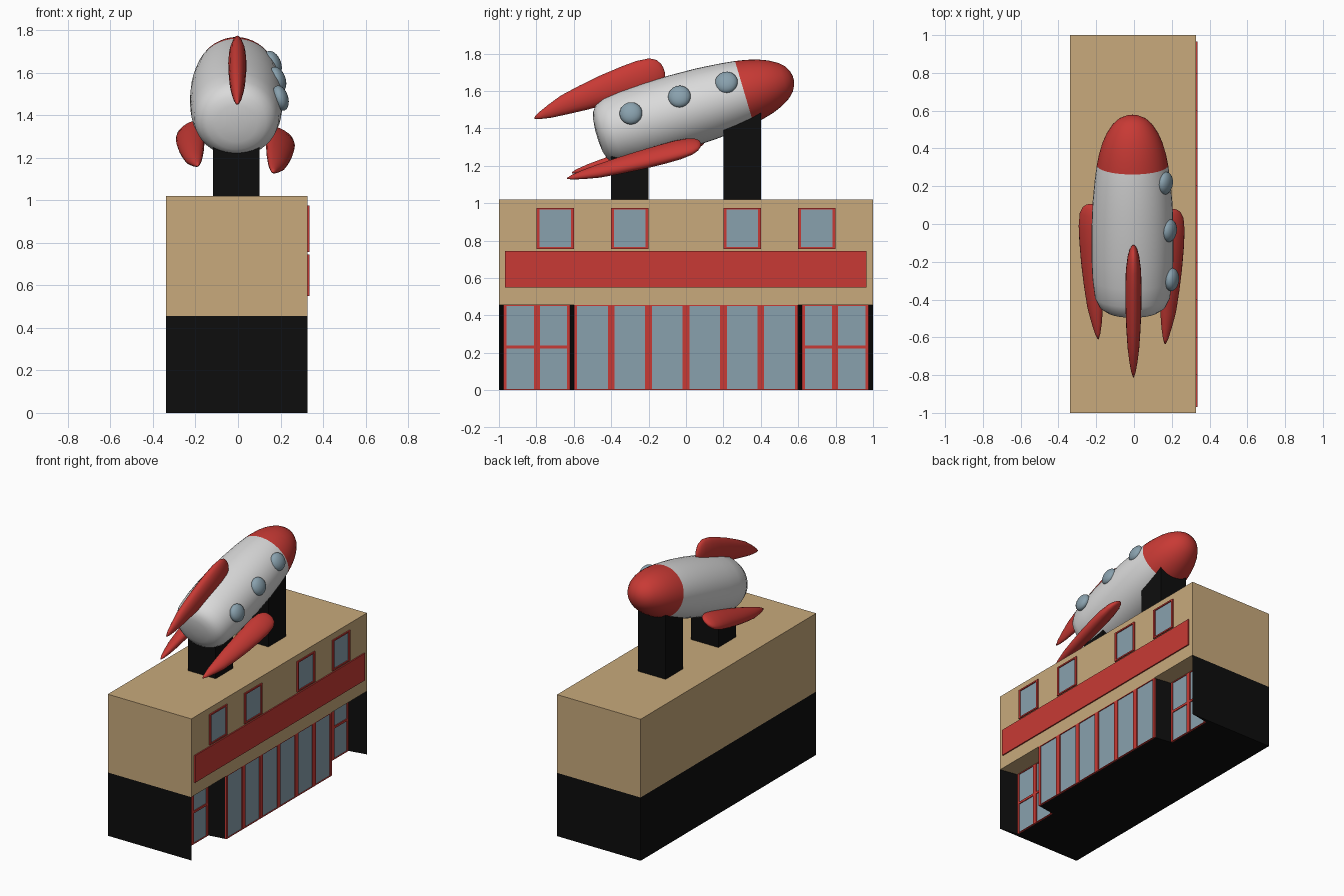
import bpy, bmesh, math
from mathutils import Vector, Matrix

if "Cube" in bpy.data.objects:
    bpy.data.objects.remove(bpy.data.objects["Cube"])


def material(name, rgb):
    m = bpy.data.materials.new(name)
    m.diffuse_color = (*rgb, 1)
    m.use_nodes = True
    m.node_tree.nodes["Principled BSDF"].inputs["Base Color"].default_value = m.diffuse_color
    return m


TAN = material("tan_wall", (0.58, 0.40, 0.20))
BLACK = material("black", (0.004, 0.004, 0.004))
RED = material("red", (0.58, 0.042, 0.035))
GLASS = material("blue_glass", (0.25, 0.355, 0.42))
WHITE = material("hull_white", (0.70, 0.70, 0.70))


def finish(name, bm, mats, smooth=False):
    bmesh.ops.recalc_face_normals(bm, faces=bm.faces)
    me = bpy.data.meshes.new(name)
    bm.to_mesh(me)
    bm.free()
    for m in mats:
        me.materials.append(m)
    ob = bpy.data.objects.new(name, me)
    bpy.context.collection.objects.link(ob)
    if smooth:
        for p in me.polygons:
            p.use_smooth = True
    return ob


def boxes(name, mat, items):
    """One object made of boxes (x0, x1, y0, y1, z0, z1)."""
    bm = bmesh.new()
    for x0, x1, y0, y1, z0, z1 in items:
        mtx = Matrix.LocRotScale(Vector((x0 + x1, y0 + y1, z0 + z1)) / 2, None,
                                 Vector((x1 - x0, y1 - y0, z1 - z0)))
        bmesh.ops.create_cube(bm, size=1, matrix=mtx)
    return finish(name, bm, [mat])


def frame(x0, x1, y0, y1, z0, z1, side, rail):
    """Four bars around a rectangle on the facade."""
    return [(x0, x1, y0, y0 + side, z0, z1), (x0, x1, y1 - side, y1, z0, z1),
            (x0, x1, y0 + side, y1 - side, z0, z0 + rail),
            (x0, x1, y0 + side, y1 - side, z1 - rail, z1)]


def loft(bm, rings):
    """Skin a list of equal-sized rings; returns the faces of each band."""
    vs = [[bm.verts.new(p) for p in r] for r in rings]
    n = len(vs[0])
    bands = [[bm.faces.new((a[i], a[(i + 1) % n], b[(i + 1) % n], b[i])) for i in range(n)]
             for a, b in zip(vs, vs[1:])]
    bm.faces.new(vs[0])
    bm.faces.new(vs[-1])
    return bands


# ---- Building ----
BACK, FRONT, SHOP, DOOR, TRIM = -0.338, 0.328, 0.318, 0.188, 0.337
MID, TOP = 0.456, 1.02
boxes("upper_storey", TAN, [(BACK, FRONT, -1, 1, MID, TOP)])

# Ground floor with an angled doorway recess at each end
half = [(SHOP, 0.6), (DOOR, 0.62), (DOOR, 0.975), (FRONT, 1), (BACK, 1)]
outline = half + [(x, -y) for x, y in reversed(half)]
bm = bmesh.new()
loft(bm, [[(x, y, z) for x, y in outline] for z in (0, MID)])
finish("ground_floor", bm, [BLACK])

# Shop windows: six tall panes
panes = [-0.6 + 0.2 * i for i in range(6)]
boxes("shop_window_frames", RED,
      [b for y in panes for b in frame(SHOP, FRONT, y, y + 0.2, 0, MID, 0.018, 0.005)])
boxes("shop_window_glass", GLASS,
      [(SHOP, SHOP + 0.004, y + 0.015, y + 0.185, 0.003, MID - 0.003) for y in panes])

# Double doors in both recesses
leaves = [(-0.975, -0.7975), (-0.7975, -0.62), (0.62, 0.7975), (0.7975, 0.975)]
bars = []
for y0, y1 in leaves:
    bars += frame(DOOR, DOOR + 0.01, y0, y1, 0, MID, 0.016, 0.005)
    bars.append((DOOR, DOOR + 0.01, y0 + 0.016, y1 - 0.016, 0.222, 0.238))
boxes("door_frames", RED, bars)
boxes("door_glass", GLASS,
      [(DOOR, DOOR + 0.004, y0 + 0.012, y1 - 0.012, 0.003, MID - 0.003) for y0, y1 in leaves])

# Blank sign board and upper windows
boxes("sign_board", RED, [(FRONT, TRIM, -0.968, 0.965, 0.55, 0.745)])
uppers = [-0.8, -0.4, 0.2, 0.6]
boxes("upper_window_frames", RED,
      [b for y in uppers for b in frame(FRONT, TRIM, y, y + 0.2, 0.756, 0.975, 0.016, 0.01)])
boxes("upper_window_glass", GLASS,
      [(FRONT, FRONT + 0.002, y + 0.012, y + 0.188, 0.762, 0.969) for y in uppers])

# Rocket supports, ending inside the hull
boxes("rocket_supports", BLACK,
      [(-0.118, 0.102, -0.4, -0.2, TOP, 1.33), (-0.118, 0.102, 0.2, 0.4, TOP, 1.52)])


# ---- Rocket, built along local +y and then tilted ----
def place(ob):
    ob.location = (-0.008, -0.465, 1.362)
    ob.rotation_euler.x = math.radians(16.5)


def ring(y, rx, rz, n=40):
    return [(rx * math.cos(2 * math.pi * i / n), y, rz * math.sin(2 * math.pi * i / n))
            for i in range(n)]


# Hull: white body, red nose
profile = [(-0.012, 0.03), (-0.006, 0.09), (0.006, 0.13), (0.03, 0.162), (0.08, 0.184),
           (0.18, 0.196), (0.3, 0.201), (0.45, 0.201), (0.6, 0.196), (0.72, 0.186),
           (0.81, 0.175), (0.87, 0.164), (0.93, 0.148), (0.98, 0.128), (1.03, 0.099),
           (1.06, 0.07), (1.077, 0.038), (1.083, 0.012)]
bm = bmesh.new()
bands = loft(bm, [ring(s, r * 1.08, r) for s, r in profile])
for f in bm.faces:
    f.material_index = int(f.calc_center_median().y > 0.81)
place(finish("rocket_hull", bm, [WHITE, RED], True))

# Fins: lens-shaped stations (along, inner, outer, half thickness)
STATIONS = [(0, -0.004, 0.004, 0.003), (0.03, -0.014, 0.022, 0.012),
            (0.09, -0.024, 0.047, 0.022), (0.168, -0.03, 0.075, 0.031),
            (0.28, -0.037, 0.098, 0.038), (0.4, -0.04, 0.118, 0.042),
            (0.52, -0.04, 0.132, 0.043), (0.61, -0.04, 0.138, 0.04),
            (0.68, -0.03, 0.132, 0.031), (0.715, -0.01, 0.112, 0.021),
            (0.732, 0.01, 0.085, 0.012), (0.738, 0.03, 0.06, 0.004)]


def fin(name, tail, angle, scale):
    """Fin leaning 'angle' degrees from up, starting at the tail point."""
    turn = Matrix.Rotation(math.radians(angle), 3, 'Y')
    rings = []
    for s, lo, hi, t in STATIONS:
        mid = (lo + hi) / 2
        rings.append([Vector(tail) + turn @ Vector((x, y, (z + mid) * scale))
                      for x, y, z in ring(s, t, (hi - lo) / 2, 20)])
    bm = bmesh.new()
    loft(bm, rings)
    place(finish(name, bm, [RED], True))


fin("top_fin", (0.005, -0.305, 0.187), 0, 1)
fin("right_fin", (0.173, -0.229, -0.172), 122, 0.85)
fin("left_fin", (-0.182, -0.195, -0.15), -122, 0.85)

# Portholes on the street side
for i, (x, s, p) in enumerate([(0.208, 0.197, 0.065), (0.195, 0.471, 0.077),
                               (0.173, 0.733, 0.078)]):
    bm = bmesh.new()
    lean = Matrix.Rotation(-math.atan2(p, x), 4, 'Y')
    bmesh.ops.create_uvsphere(bm, u_segments=24, v_segments=14, radius=1,
                              matrix=Matrix.Translation((x, s, p)) @ lean
                              @ Matrix.Diagonal((0.036, 0.061, 0.061, 1)))
    place(finish(f"porthole_{i + 1}", bm, [GLASS], True))
